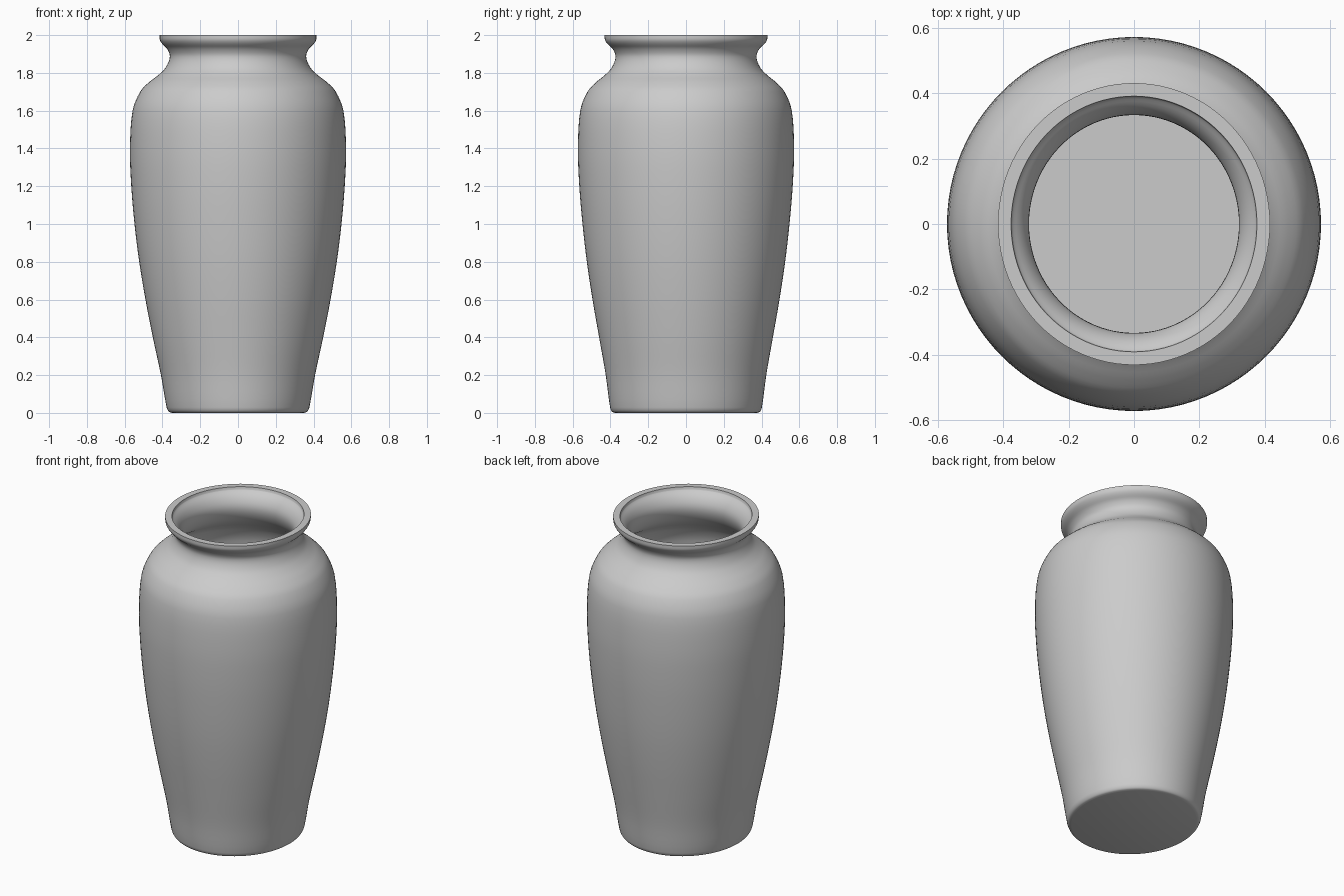
import bpy, bmesh, math
from mathutils import Vector
from mathutils.geometry import interpolate_bezier

cube = bpy.data.objects.get("Cube")
if cube:
    bpy.data.objects.remove(cube, do_unlink=True)

SEGMENTS = 96
WALL = 0.04

# Outer silhouette: half width, half depth, height
PROFILE = [Vector(p) for p in (
    (0.35, 0.375, 0), (0.367, 0.392, 0.007), (0.378, 0.402, 0.03), (0.408, 0.425, 0.2),
    (0.451, 0.46, 0.4), (0.49, 0.495, 0.6), (0.523, 0.525, 0.8),
    (0.548, 0.548, 1.0), (0.565, 0.565, 1.2), (0.572, 0.572, 1.4),
    (0.558, 0.56, 1.6), (0.518, 0.522, 1.7), (0.472, 0.477, 1.75),
    (0.42, 0.428, 1.79), (0.382, 0.392, 1.83), (0.361, 0.373, 1.885),
    (0.374, 0.387, 1.925), (0.402, 0.417, 1.955), (0.414, 0.429, 1.975), (0.416, 0.431, 2.0))]


def smooth_path(points, steps=4):
    """Smooth curve through all the points."""
    path = [points[0]]
    last = len(points) - 1
    for i in range(last):
        a, b = points[i], points[i + 1]
        length = (b - a).length
        before, after = points[max(i - 1, 0)], points[min(i + 2, last)]
        h1 = a + (b - before).normalized() * length / 3
        h2 = b - (after - a).normalized() * length / 3
        path += interpolate_bezier(a, h1, h2, b, steps + 1)[1:]
    return path


def inner_wall(path):
    """Offset the outer wall inward, from the lip down to the floor."""
    inner = []
    for i in range(1, len(path) - 1):
        d = path[i + 1] - path[i - 1]
        slope = Vector(((d.x + d.y) / 2, d.z)).normalized()
        p = path[i] + Vector((-slope.y, -slope.y, slope.x)) * WALL
        if WALL + 0.01 < p.z < 1.985:
            inner.append(p)
    lip = path[-1] - Vector((WALL, WALL, 0))
    floor = inner[0].copy()
    floor.z = WALL
    return [lip] + inner[::-1] + [floor]


def ring(bm, p):
    angles = [math.tau * i / SEGMENTS for i in range(SEGMENTS)]
    return [bm.verts.new((p.x * math.cos(a), p.y * math.sin(a), p.z)) for a in angles]


# Vase body: outer wall, flat lip, inner wall, base and floor
outer = smooth_path(PROFILE)
bm = bmesh.new()
rings = [ring(bm, p) for p in outer + inner_wall(outer)]
for low, high in zip(rings, rings[1:]):
    for i in range(SEGMENTS):
        j = (i + 1) % SEGMENTS
        bm.faces.new((low[i], low[j], high[j], high[i]))
bm.faces.new(rings[0][::-1])
bm.faces.new(rings[-1])

mesh = bpy.data.meshes.new("vase")
bm.to_mesh(mesh)
bm.free()
vase = bpy.data.objects.new("vase", mesh)
bpy.context.collection.objects.link(vase)

# Plain grey clay
clay = bpy.data.materials.new("grey_clay")
clay.use_nodes = True
color = (0.6, 0.6, 0.6, 1)
clay.diffuse_color = color
clay.node_tree.nodes["Principled BSDF"].inputs["Base Color"].default_value = color
mesh.materials.append(clay)

bpy.ops.object.select_all(action='DESELECT')
vase.select_set(True)
bpy.context.view_layer.objects.active = vase
bpy.ops.object.shade_smooth_by_angle(angle=math.radians(40))
